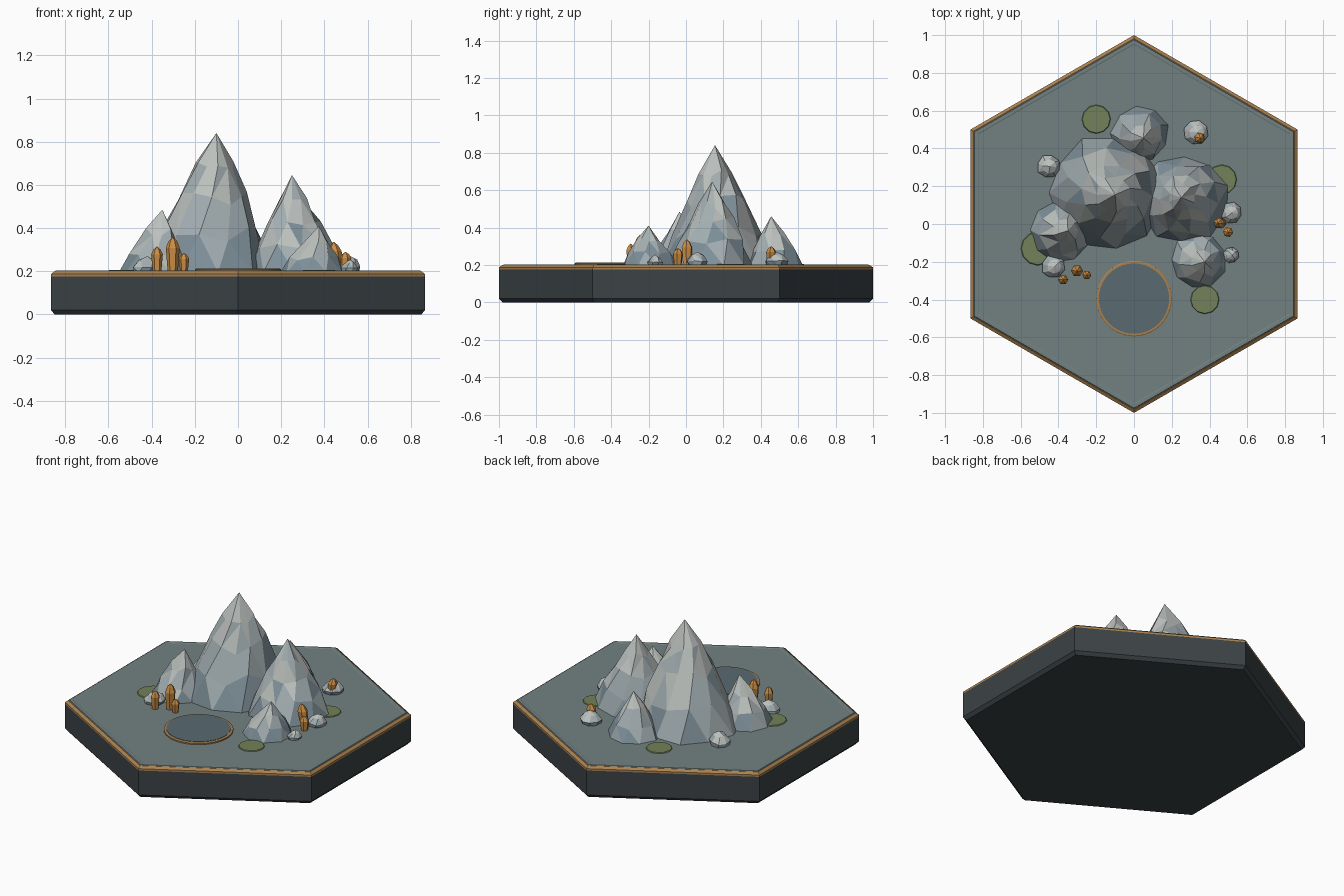
import bpy, bmesh, math, random
from mathutils import Vector

if "Cube" in bpy.data.objects:
    bpy.data.objects.remove(bpy.data.objects["Cube"])

random.seed(4)
TOP = 0.2


def mat(name, r, g, b):
    m = bpy.data.materials.new(name)
    m.diffuse_color = (r, g, b, 1)
    m.use_nodes = True
    m.node_tree.nodes["Principled BSDF"].inputs["Base Color"].default_value = m.diffuse_color
    return m


DARK = mat("dark_stone", 0.045, 0.055, 0.06)
BRONZE = mat("bronze", 0.40, 0.22, 0.08)
GROUND = mat("ground", 0.17, 0.22, 0.22)
PAD = mat("pad_slate", 0.10, 0.145, 0.165)
MOSS = mat("moss", 0.17, 0.22, 0.10)
AMBER = mat("amber", 0.60, 0.27, 0.06)
ROCKS = [mat("rock_light", 0.50, 0.53, 0.51), mat("rock_mid", 0.36, 0.42, 0.44),
         mat("rock_slate", 0.21, 0.28, 0.32)]


def ring(center, r, n, turn=0.0, jit=0.0):
    return [Vector(center) + Vector((math.cos(a) * s, math.sin(a) * s, 0))
            for i in range(n)
            for a, s in [(turn + 2 * math.pi * i / n, r * (1 + random.uniform(-jit, jit)))]]


def loft(name, rings, mats, apex=None, pick=None, split=False):
    """Skin a stack of equal rings, closed by a flat cap or an apex point."""
    bm = bmesh.new()
    loops = [[bm.verts.new(p) for p in rg] for rg in rings]
    n = len(loops[0])
    bm.faces.new(loops[0][::-1])
    for lo, hi in zip(loops, loops[1:]):
        for i in range(n):
            j = (i + 1) % n
            bm.faces.new((lo[i], lo[j], hi[j], hi[i]))
    if apex is None:
        bm.faces.new(loops[-1])
    else:
        tip = bm.verts.new(apex)
        for i in range(n):
            bm.faces.new((loops[-1][i], loops[-1][(i + 1) % n], tip))
    if split:
        bmesh.ops.triangulate(bm, faces=[f for f in bm.faces if len(f.verts) == 4
                                         and random.random() < 0.6])
    bmesh.ops.recalc_face_normals(bm, faces=bm.faces[:])
    for f in bm.faces:
        f.material_index = pick(f) if pick else 0
    me = bpy.data.meshes.new(name)
    bm.to_mesh(me)
    bm.free()
    for m in mats:
        me.materials.append(m)
    ob = bpy.data.objects.new(name, me)
    bpy.context.collection.objects.link(ob)
    return ob


def prism(name, x, y, steps, n, m, turn=0.0):
    return loft(name, [ring((x, y, z), r, n, turn) for r, z in steps], [m])


def mountain(name, x, y, r, ax, ay, az, n, levels):
    """Faceted peak: jittered rings sliding from the base centre to the apex."""
    base, tip = Vector((x, y, TOP - 0.005)), Vector((ax, ay, az))
    rings = []
    for k, (t, s) in enumerate(levels):
        rg = ring(base.lerp(tip, t), r * s, n, 0.3 + 0.2 * k, 0.05)
        if k:
            for p in rg:
                p.z += random.uniform(-0.06, 0.06) * (az - TOP)
        rings.append(rg)

    def shade(f):
        t = (f.calc_center_median().z - TOP) / (az - TOP)
        v = t + random.uniform(-0.35, 0.35)
        return 0 if v > 0.5 else 1 if v > 0.15 else 2
    loft(name, rings, ROCKS, tip, shade, True)


# Hexagonal base: dark body, bronze chamfered rim, ground plate
H = math.pi / 2
prism("base_body", 0, 0, [(0.98, 0), (1.0, 0.02), (1.0, 0.175)], 6, DARK, H)
prism("base_rim", 0, 0, [(1.0, 0.175), (1.0, 0.187), (0.982, 0.199)], 6, BRONZE, H)
prism("ground_plate", 0, 0, [(0.982, 0.195), (0.975, 0.203), (0.955, 0.203), (0.95, 0.201)], 6, GROUND, H)

# Landing pad
prism("pad_rim", 0, -0.395, [(0.2, 0.2), (0.2, 0.209), (0.195, 0.212)], 40, BRONZE)
prism("pad_top", 0, -0.395, [(0.186, 0.2), (0.186, 0.214)], 40, PAD)

# Moss patches
for i, (x, y, r) in enumerate([(-0.2, 0.555, 0.077), (0.465, 0.235, 0.08),
                               (-0.51, -0.13, 0.09), (0.375, -0.4, 0.077)]):
    prism(f"moss_{i}", x, y, [(r, 0.2), (r * 0.95, 0.206)], 12, MOSS)

# Mountains
BIG = [(0, 1), (0.28, 0.78), (0.53, 0.52), (0.74, 0.30)]
MED = [(0, 1), (0.30, 0.76), (0.65, 0.40)]
mountain("main_peak", -0.14, 0.17, 0.30, -0.1, 0.155, 0.84, 11, BIG)
mountain("second_peak", 0.265, 0.13, 0.235, 0.25, 0.14, 0.645, 10, BIG)
mountain("left_peak", -0.39, -0.04, 0.165, -0.35, -0.035, 0.485, 9, MED)
mountain("back_peak", 0.03, 0.475, 0.155, 0.05, 0.455, 0.46, 9, MED)
mountain("front_peak", 0.34, -0.195, 0.15, 0.375, -0.2, 0.41, 9, MED)

# Boulders
ROUND = [(0, 0.9), (0.35, 1.0), (0.75, 0.6)]
for i, (x, y, r, h) in enumerate([(-0.455, 0.305, 0.062, 0.08), (0.325, 0.485, 0.065, 0.07),
                                  (0.51, 0.06, 0.057, 0.07), (-0.43, -0.225, 0.062, 0.07),
                                  (0.51, -0.165, 0.042, 0.055)]):
    mountain(f"boulder_{i}", x, y, r, x + 0.01, y, TOP + h, 8, ROUND)

# Amber crystals: x, y, radius, tip height, lean
for i, (x, y, r, z, lean) in enumerate([(-0.375, -0.295, 0.027, 0.315, 0), (-0.302, -0.248, 0.032, 0.36, 0),
                                        (-0.25, -0.27, 0.024, 0.285, 0), (0.455, 0.005, 0.030, 0.337, -0.012),
                                        (0.498, -0.043, 0.027, 0.29, 0.0), (0.345, 0.455, 0.028, 0.30, 0.006)]):
    h = z - TOP
    loft(f"crystal_{i}", [ring((x - lean, y, TOP), r * 0.75, 6, i),
                          ring((x + lean * 0.4, y, TOP + h * 0.68), r, 6, i),
                          ring((x + lean * 0.8, y, TOP + h * 0.88), r * 0.6, 6, i)],
         [AMBER], (x + lean, y, z))
